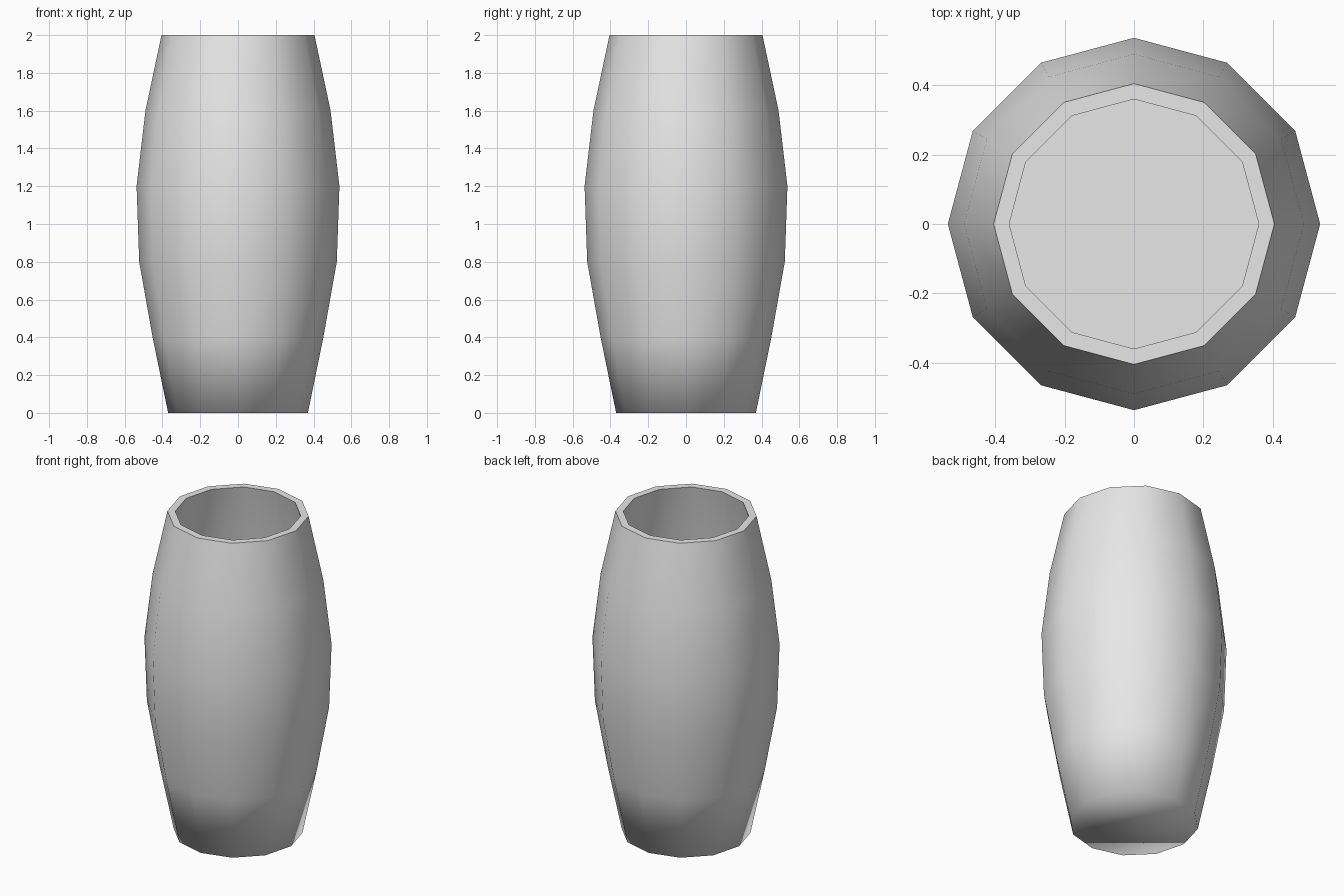
import bpy, bmesh
from math import cos, sin, pi

cube = bpy.data.objects.get("Cube")
if cube:
    bpy.data.objects.remove(cube, do_unlink=True)

SIDES = 12
WALL = 0.045
OUTER = [(0.37, 0), (0.452, 0.4), (0.523, 0.8), (0.537, 1.2), (0.49, 1.6), (0.405, 2)]
FLOOR = (0.367, 0.2)

clay = bpy.data.materials.new("light_grey")
clay.use_nodes = True
clay.diffuse_color = (0.8, 0.8, 0.8, 1)
clay.node_tree.nodes["Principled BSDF"].inputs["Base Color"].default_value = (0.8, 0.8, 0.8, 1)

bm = bmesh.new()


def ring(radius, z):
    return [bm.verts.new((radius * cos(2 * pi * i / SIDES), radius * sin(2 * pi * i / SIDES), z))
            for i in range(SIDES)]


# Profile runs up the outside, over the rim and down the inside
inner = [(r - WALL, z) for r, z in reversed(OUTER[1:])] + [FLOOR]
rings = [ring(r, z) for r, z in OUTER + inner]
for low, high in zip(rings, rings[1:]):
    for i in range(SIDES):
        j = (i + 1) % SIDES
        bm.faces.new((low[i], low[j], high[j], high[i])).smooth = True

# Underside and inner floor
bm.faces.new(rings[0][::-1]).smooth = True
bm.faces.new(rings[-1]).smooth = True

# Crisp edges round the rim and the inner floor
for sharp in (rings[len(OUTER) - 1], rings[len(OUTER)], rings[-1]):
    for i in range(SIDES):
        bm.edges.get((sharp[i], sharp[(i + 1) % SIDES])).smooth = False

bmesh.ops.recalc_face_normals(bm, faces=bm.faces)
mesh = bpy.data.meshes.new("vase")
bm.to_mesh(mesh)
bm.free()
mesh.materials.append(clay)
vase = bpy.data.objects.new("vase", mesh)
bpy.context.collection.objects.link(vase)
